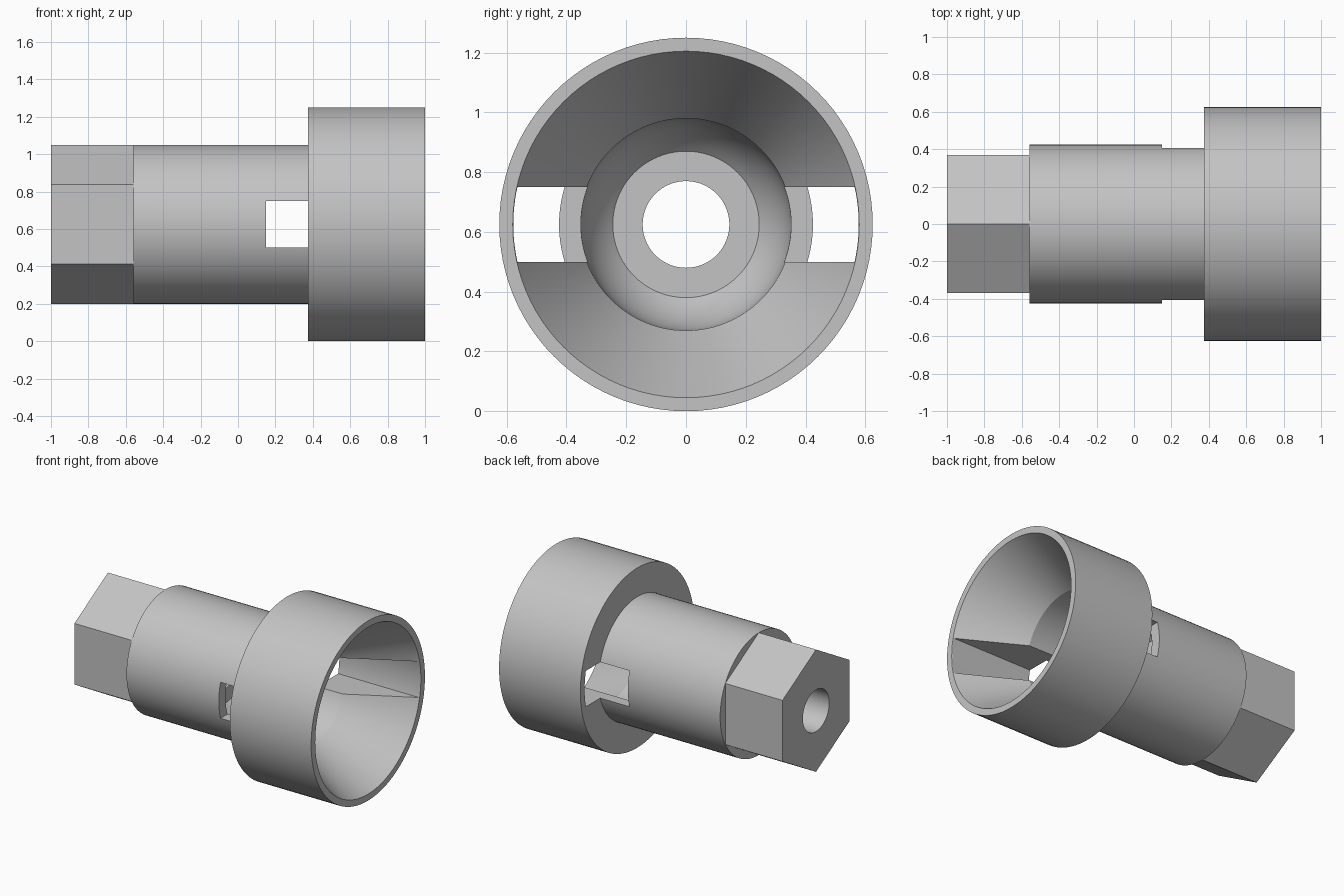
import bpy, bmesh
from math import asin, cos, sin, pi, radians

AXIS_Z = 0.625
SEGMENTS = 96

cube = bpy.data.objects.get("Cube")
if cube:
    bpy.data.objects.remove(cube, do_unlink=True)

grey = bpy.data.materials.new("plain grey")
grey.use_nodes = True
colour = (0.55, 0.55, 0.55, 1)
grey.diffuse_color = colour
grey.node_tree.nodes["Principled BSDF"].inputs["Base Color"].default_value = colour


def make_object(name, bm):
    bmesh.ops.recalc_face_normals(bm, faces=bm.faces)
    mesh = bpy.data.meshes.new(name)
    bm.to_mesh(mesh)
    bm.free()
    mesh.materials.append(grey)
    obj = bpy.data.objects.new(name, mesh)
    bpy.context.collection.objects.link(obj)
    return obj


def lathe(name, profile):
    """Revolve a closed (x, radius) profile around the long axis."""
    bm = bmesh.new()
    rings = []
    for i in range(SEGMENTS):
        a = 2 * pi * i / SEGMENTS
        rings.append([bm.verts.new((x, r * sin(a), AXIS_Z + r * cos(a)))
                      for x, r in profile])
    n = len(profile)
    for i, ring in enumerate(rings):
        after = rings[(i + 1) % SEGMENTS]
        for j in range(n):
            k = (j + 1) % n
            bm.faces.new((ring[j], ring[k], after[k], after[j]))
    return make_object(name, bm)


def prism(name, outline, x0, x1):
    """Extrude a (y, height above axis) outline along x."""
    bm = bmesh.new()
    face = bm.faces.new([bm.verts.new((x0, y, AXIS_Z + h)) for y, h in outline])
    made = bmesh.ops.extrude_face_region(bm, geom=[face])["geom"]
    moved = [v for v in made if isinstance(v, bmesh.types.BMVert)]
    bmesh.ops.translate(bm, vec=(x1 - x0, 0, 0), verts=moved)
    return make_object(name, bm)


def activate(obj):
    bpy.ops.object.select_all(action="DESELECT")
    obj.select_set(True)
    bpy.context.view_layer.objects.active = obj


def cut(obj, cutter):
    cutter.hide_render = True
    mod = obj.modifiers.new("cut", "BOOLEAN")
    mod.operation = "DIFFERENCE"
    mod.solver = "EXACT"
    mod.object = cutter
    activate(obj)
    bpy.ops.object.modifier_apply(modifier=mod.name)
    bpy.data.objects.remove(cutter, do_unlink=True)


def circle(radius, count):
    return [(radius * sin(2 * pi * i / count), radius * cos(2 * pi * i / count))
            for i in range(count)]


# Round body and cup: stepped outside, conical mouth, domed pocket, bore
bore, pocket, pocket_x = 0.145, 0.352, 0.15
dome_end = asin(0.245 / pocket)
dome = []
for i in range(13):
    a = pi / 2 + (dome_end - pi / 2) * i / 12
    dome.append((pocket_x - pocket * cos(a), pocket * sin(a)))
profile = [(-0.56, bore), (-0.56, 0.425), (0.375, 0.425), (0.375, 0.625),
           (1, 0.625), (1, 0.58), (0.575, 0.355)] + dome + [(dome[-1][0], bore)]
body = lathe("cup_body", profile)

# Side slots: one bar with rounded ends, from the body wall out to the mouth
half, reach = 0.125, 0.578
tip = asin(half / reach)
arc = [tip * (i / 6 - 1) for i in range(13)]
outline = [(reach * cos(a), reach * sin(a)) for a in arc]
outline += [(-y, -h) for y, h in outline]
cut(body, prism("slot_cutter", outline, pocket_x, 1.1))

# Hexagonal end with the bore through it
hex_end = prism("hex_end", circle(0.425, 6), -1, -0.56)
cut(hex_end, prism("bore_cutter", circle(bore, SEGMENTS), -1.1, -0.4))

for obj in (body, hex_end):
    activate(obj)
    bpy.ops.object.shade_smooth_by_angle(angle=radians(25))
